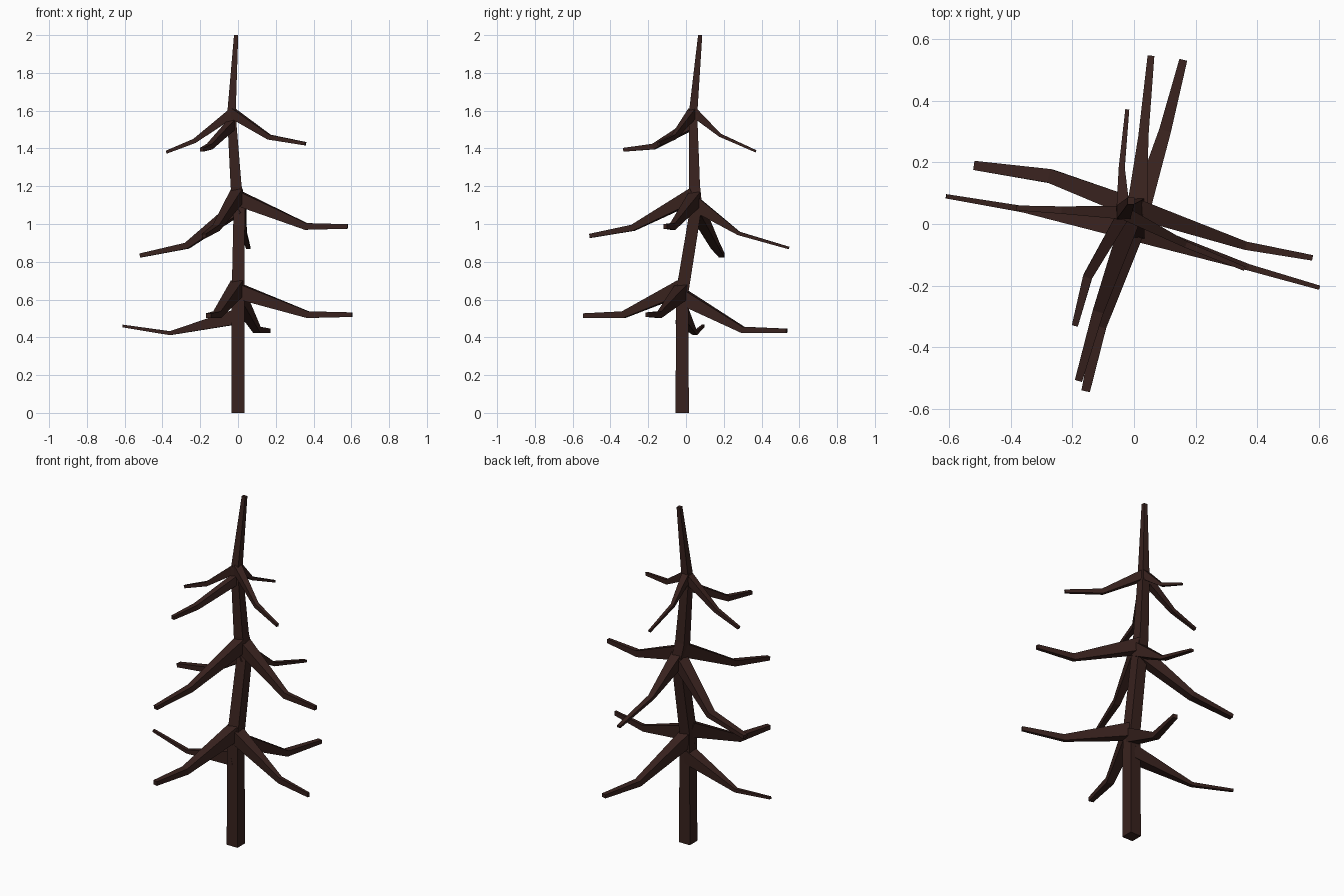
import bpy, bmesh
from mathutils import Vector

if "Cube" in bpy.data.objects:
    bpy.data.objects.remove(bpy.data.objects["Cube"])

bark = bpy.data.materials.new("dark_bark")
bark.diffuse_color = (0.04, 0.016, 0.013, 1)
bark.use_nodes = True
bark.node_tree.nodes["Principled BSDF"].inputs["Base Color"].default_value = bark.diffuse_color


def limb(name, path, sizes, side_hint):
    """Tapered square limb along a path; sizes are (width, height) per point."""
    pts = [Vector(p) for p in path]
    bm = bmesh.new()
    rings = []
    for i, (p, (w, h)) in enumerate(zip(pts, sizes)):
        a = (p - pts[i - 1]).normalized() if i else Vector()
        b = (pts[i + 1] - p).normalized() if i < len(pts) - 1 else Vector()
        t = (a + b).normalized()
        side = Vector(side_hint).cross(t).normalized()
        up = t.cross(side)
        rings.append([bm.verts.new(p + side * w / 2 * s + up * h / 2 * u)
                      for s, u in ((-1, -1), (1, -1), (1, 1), (-1, 1))])
    for r, q in zip(rings, rings[1:]):
        for k in range(4):
            bm.faces.new((r[k], r[(k + 1) % 4], q[(k + 1) % 4], q[k]))
    bm.faces.new(rings[0][::-1])
    bm.faces.new(rings[-1])
    bmesh.ops.recalc_face_normals(bm, faces=bm.faces)
    mesh = bpy.data.meshes.new(name)
    bm.to_mesh(mesh)
    bm.free()
    mesh.materials.append(bark)
    bpy.context.collection.objects.link(bpy.data.objects.new(name, mesh))


# Trunk, bending slightly at each tier of branches
limb("trunk",
     [(0, -.02, 0), (0, -.02, .64), (.007, .055, 1.1), (-.01, .045, 1.2),
      (-.035, .037, 1.58), (-.01, .075, 2)],
     [(.07, .07), (.066, .066), (.06, .06), (.058, .058), (.045, .045), (.022, .022)],
     (0, 1, 0))

# Branches per tier: root thickness, then (direction, root, knee, tip, tip width, tip height)
tiers = {
    "lower": (.08, [
        ("right", (0, -.02, .645), (.37, -.14, .52), (.603, -.207, .52), .014, .024),
        ("left", (0, -.02, .51), (-.36, .048, .422), (-.61, .09, .46), .014, .014),
        ("front", (0, -.02, .665), (-.11, -.33, .52), (-.157, -.543, .515), .028, .024),
        ("back", (0, -.02, .615), (.1, .3, .44), (.16, .533, .435), .026, .022)]),
    "middle": (.075, [
        ("right", (.005, .05, 1.135), (.36, -.07, .987), (.58, -.11, .987), .018, .024),
        ("left", (.005, .05, 1.09), (-.27, .155, .885), (-.518, .19, .833), .03, .022),
        ("front", (0, .045, 1.155), (-.115, -.28, .98), (-.18, -.508, .937), .024, .022),
        ("back", (.01, .05, 1.105), (.03, .28, .95), (.055, .545, .873), .022, .013)]),
    "upper": (.05, [
        ("right", (-.035, .037, 1.59), (.165, -.065, 1.46), (.358, -.145, 1.425), .014, .018),
        ("left", (-.035, .037, 1.585), (-.23, .045, 1.44), (-.38, .052, 1.38), .016, .016),
        ("front", (-.03, .037, 1.53), (-.15, -.17, 1.41), (-.192, -.33, 1.393), .02, .02),
        ("back", (-.035, .037, 1.595), (-.04, .18, 1.47), (-.022, .37, 1.385), .013, .012)]),
}
for tier, (thick, branches) in tiers.items():
    for direction, root, knee, tip, w, h in branches:
        limb(f"{tier}_{direction}_branch", [root, knee, tip],
             [(thick * .85, thick), (w * 1.5, h * 1.5), (w, h)], (0, 0, 1))
